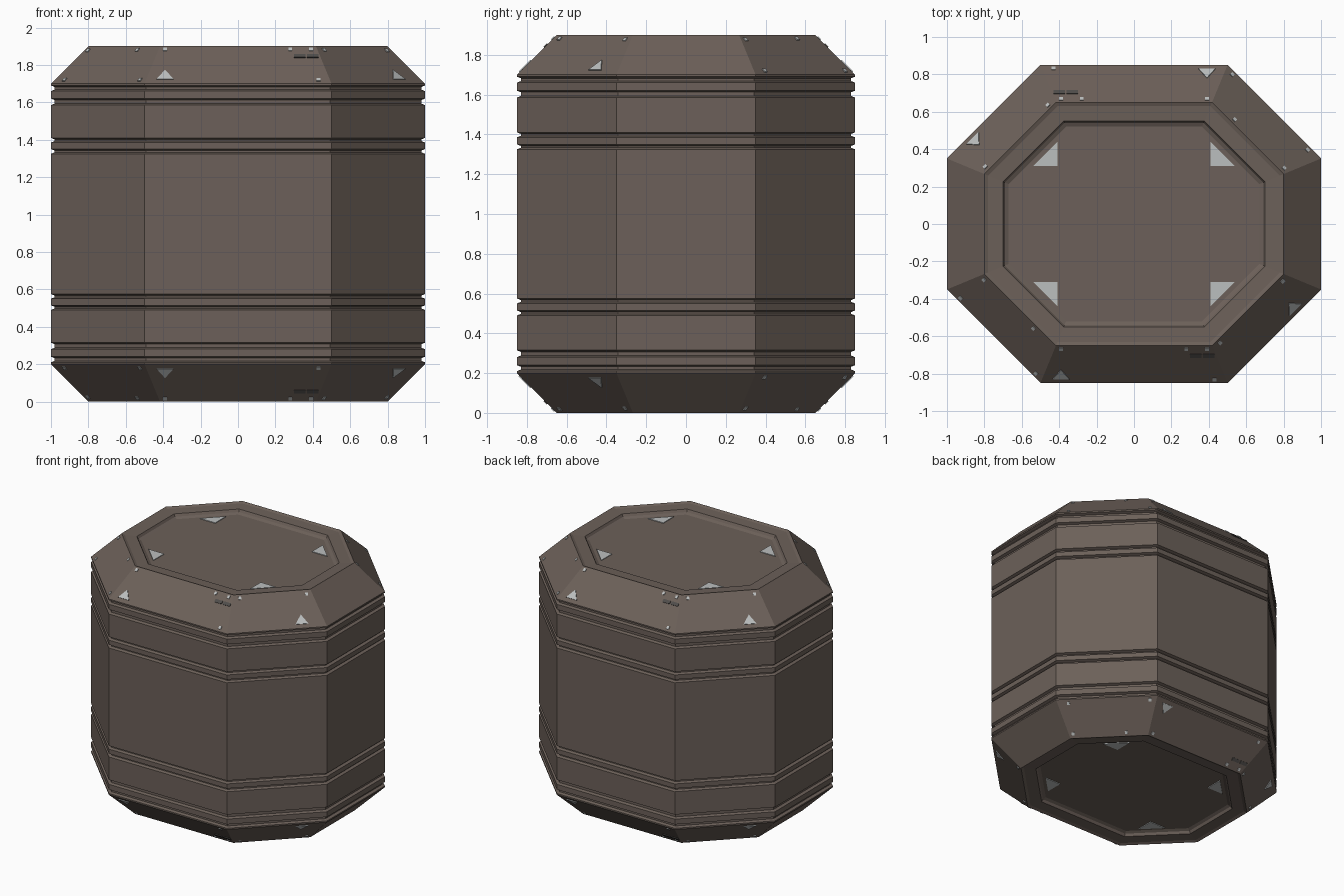
import bpy, math
from mathutils import Vector

if "Cube" in bpy.data.objects:
    bpy.data.objects.remove(bpy.data.objects["Cube"])

H = 1.9
BEV = 0.2
OUT = [(-0.5, -0.85), (0.5, -0.85), (1, -0.35), (1, 0.35),
       (0.5, 0.85), (-0.5, 0.85), (-1, 0.35), (-1, -0.35)]


def octagon(d, z):
    """Container outline moved inwards by distance d."""
    x, y, s = 1 - d, 0.85 - d, 1.35 - d * math.sqrt(2)
    a, b = s - y, s - x
    return [(-a, -y, z), (a, -y, z), (x, -b, z), (x, b, z),
            (a, y, z), (-a, y, z), (-x, b, z), (-x, -b, z)]


def make(name, verts, faces, mat):
    me = bpy.data.meshes.new(name)
    me.from_pydata(verts, [], faces)
    me.update()
    ob = bpy.data.objects.new(name, me)
    bpy.context.collection.objects.link(ob)
    if mat:
        me.materials.append(mat)
    return ob


brown = bpy.data.materials.new("brown_metal")
brown.diffuse_color = (0.15, 0.118, 0.1, 1)
brown.use_nodes = True
brown.node_tree.nodes["Principled BSDF"].inputs["Base Color"].default_value = brown.diffuse_color
light = bpy.data.materials.new("pale_lamp")
light.diffuse_color = (0.5, 0.52, 0.52, 1)
light.use_nodes = True
light.node_tree.nodes["Principled BSDF"].inputs["Base Color"].default_value = light.diffuse_color
dark = bpy.data.materials.new("dark_slot")
dark.diffuse_color = (0.08, 0.075, 0.07, 1)
dark.use_nodes = True
dark.node_tree.nodes["Principled BSDF"].inputs["Base Color"].default_value = dark.diffuse_color

# Side profile of the lower half as (inset, height): recess, rim, bevel, grooves
half = [(0.33, 0.04), (0.34, 0.03), (0.31, 0.03), (0.30, 0.012), (0.22, 0.008), (BEV, 0), (0, BEV)]
half[0:2] = [(0.33, 0.04)]
for lo, hi in [(0.21, 0.24), (0.28, 0.315), (0.49, 0.515), (0.55, 0.575)]:
    half += [(0, lo), (0.02, lo + 0.008), (0.02, hi - 0.008), (0, hi)]
profile = half + [(d, H - z) for d, z in reversed(half)]
verts, faces = [], []
for d, z in profile:
    verts += octagon(d, z)
for r in range(len(profile) - 1):
    for i in range(8):
        j = (i + 1) % 8
        faces.append((r * 8 + i, r * 8 + j, r * 8 + 8 + j, r * 8 + 8 + i))
# End panels close the shell
n = len(verts)
faces += [tuple(range(7, -1, -1)), tuple(range(n - 8, n))]
make("container_shell", verts, faces, brown)


def plate(name, pts, up, mat, thick=0.005):
    """Thin plate from a flat outline, mirrored to the lower end."""
    n = len(pts)
    v = [p - up * 0.002 for p in pts] + [p + up * thick for p in pts]
    f = [tuple(range(n - 1, -1, -1)), tuple(range(n, 2 * n))]
    f += [(i, (i + 1) % n, n + (i + 1) % n, n + i) for i in range(n)]
    make(name + "_top", v, f, mat)
    w = [Vector((p.x, p.y, H - p.z)) for p in v]
    make(name + "_bottom", w, [t[::-1] for t in f], mat)


def bevel_plate(name, side, u, t, outline, mat):
    """Plate on a top bevel facet and on the facet opposite."""
    for k in (side, (side + 4) % 8):
        a, b = (Vector((*OUT[i % 8], 0)) for i in (k, k + 1))
        along = (b - a).normalized()
        out = Vector((along.y, -along.x, 0))
        slope = (Vector((0, 0, 1)) - out).normalized()
        normal = (Vector((0, 0, 1)) + out).normalized()
        c = (a + b) / 2 - out * BEV * t + along * u
        c.z = H - BEV + BEV * t
        plate(name, [c + along * p + slope * q for p, q in outline], normal, mat)


def box(w, h):
    return [(-w, -h), (w, -h), (w, h), (-w, h)]


triangle = [(-0.045, -0.02), (0.045, -0.02), (0, 0.05)]
stud = box(0.01, 0.011)

# Triangular lamps, slots and studs on the bevels (side 0 front, 1 right, 7 left)
bevel_plate("bevel_triangle", 0, -0.39, 0.18, triangle, light)
bevel_plate("diagonal_triangle", 1, 0.18, 0.18, triangle, light)
for x in (0.33, 0.40):
    bevel_plate("slot", 0, x, 0.73, box(0.03, 0.012), dark)
studs = [(0, -0.39, 0.91), (0, 0.28, 0.91), (0, 0.39, 0.91), (0, 0.43, 0.1),
         (1, -0.23, 0.9), (1, 0.24, 0.88),
         (7, 0.12, 0.9), (7, -0.25, 0.88), (7, 0.30, 0.1), (7, -0.27, 0.1)]
for s, u, t in studs:
    bevel_plate("stud", s, u, t, stud, light)

# Corner lamps on the end panels
for sx in (-1, 1):
    for sy in (-1, 1):
        pts = [Vector((sx * x, sy * y, H - 0.04))
               for x, y in ((0.41, 0.31), (0.54, 0.31), (0.41, 0.44))]
        if sx * sy < 0:
            pts.reverse()
        plate("corner_lamp", pts, Vector((0, 0, 1)), light)
